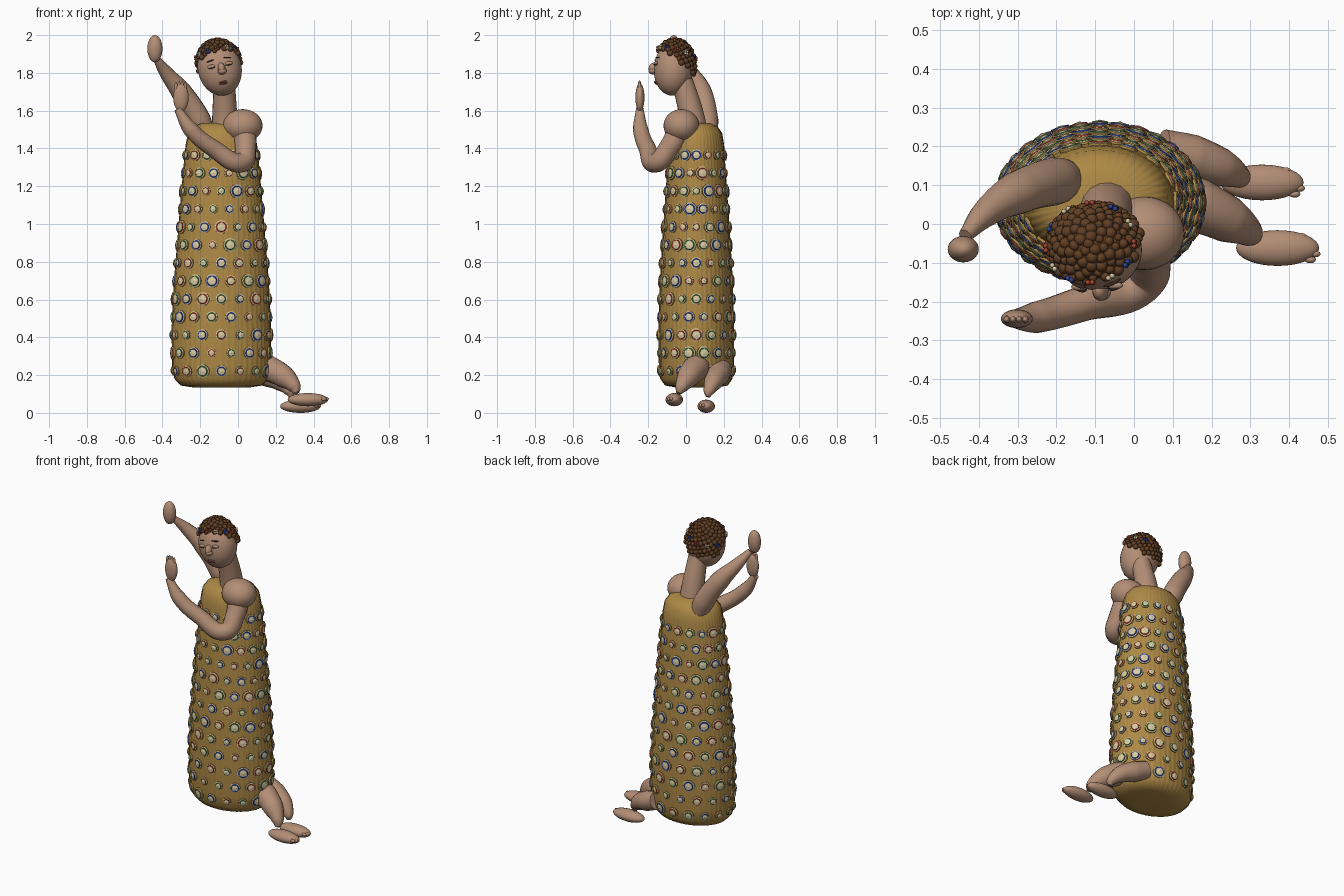
import bpy, bmesh, math, random
from math import sin, cos, pi, sqrt
from mathutils import Matrix, Vector, Euler

if "Cube" in bpy.data.objects:
    bpy.data.objects.remove(bpy.data.objects["Cube"])

random.seed(4)


def material(name, rgb):
    m = bpy.data.materials.new(name)
    m.diffuse_color = (*rgb, 1)
    m.use_nodes = True
    m.node_tree.nodes["Principled BSDF"].inputs["Base Color"].default_value = m.diffuse_color
    return m


SKIN = material("skin", (0.45, 0.27, 0.18))
GOLD = material("gold", (0.42, 0.25, 0.06))
HAIR = material("hair", (0.12, 0.05, 0.018))
DARK = material("dark", (0.05, 0.025, 0.015))
LIP = material("lip", (0.3, 0.11, 0.08))
CREAM = material("cream", (0.7, 0.6, 0.36))
BLUE = material("blue", (0.025, 0.06, 0.34))
RED = material("red", (0.4, 0.06, 0.03))
GREEN = material("green", (0.07, 0.16, 0.05))


def finish(name, bm, mats, smooth=True):
    bmesh.ops.recalc_face_normals(bm, faces=bm.faces[:])
    me = bpy.data.meshes.new(name)
    bm.to_mesh(me)
    bm.free()
    for m in mats:
        me.materials.append(m)
    for p in me.polygons:
        p.use_smooth = smooth
    ob = bpy.data.objects.new(name, me)
    bpy.context.collection.objects.link(ob)
    return ob


def placed(loc, scale, rot=(0, 0, 0)):
    return Matrix.LocRotScale(Vector(loc), Euler(rot), Vector(scale))


def blobs(name, matrices, mat, seg=32):
    """One object made of ellipsoids."""
    bm = bmesh.new()
    for m in matrices:
        bmesh.ops.create_uvsphere(bm, u_segments=seg, v_segments=seg // 2, radius=1, matrix=m)
    return finish(name, bm, [mat])


def limb(name, points, mat):
    """Smooth tapering tube through (x, y, z, radius) points."""
    cu = bpy.data.curves.new(name, 'CURVE')
    cu.dimensions = '3D'
    cu.bevel_depth, cu.bevel_resolution, cu.resolution_u = 1, 6, 10
    cu.use_fill_caps = True
    sp = cu.splines.new('BEZIER')
    sp.bezier_points.add(len(points) - 1)
    for bp, (x, y, z, r) in zip(sp.bezier_points, points):
        bp.co, bp.radius = (x, y, z), r
        bp.handle_left_type = bp.handle_right_type = 'AUTO'
    ob = bpy.data.objects.new(name, cu)
    bpy.context.collection.objects.link(ob)
    cu.materials.append(mat)
    bpy.ops.object.select_all(action='DESELECT')
    ob.select_set(True)
    bpy.context.view_layer.objects.active = ob
    bpy.ops.object.convert(target='MESH')
    bpy.ops.object.shade_smooth_by_angle()


# Robe: pleated elliptical lathe; profile is (z, half width x, half depth y)
PROFILE = [(0.135, 0.15, 0.11), (0.145, 0.215, 0.165), (0.18, 0.247, 0.19), (0.25, 0.26, 0.198),
           (0.45, 0.262, 0.199), (0.7, 0.25, 0.192), (0.9, 0.233, 0.18), (1.1, 0.217, 0.167),
           (1.3, 0.2, 0.153), (1.42, 0.188, 0.146), (1.48, 0.176, 0.136), (1.515, 0.15, 0.112),
           (1.535, 0.1, 0.07)]
RX, RY = -0.088, 0.055


def robe_size(z):
    for (z0, a0, b0), (z1, a1, b1) in zip(PROFILE, PROFILE[1:]):
        if z0 <= z <= z1:
            t = (z - z0) / (z1 - z0)
            return a0 + t * (a1 - a0), b0 + t * (b1 - b0)


bm = bmesh.new()
N = 192
rings = []
for z, a, b in PROFILE:
    ring = []
    for i in range(N):
        t = 2 * pi * i / N
        k = 1 + 0.006 * cos(48 * t)
        ring.append(bm.verts.new((RX + a * k * cos(t), RY + b * k * sin(t), z)))
    rings.append(ring)
for lo, hi in zip(rings, rings[1:]):
    for i in range(N):
        bm.faces.new((lo[i], lo[(i + 1) % N], hi[(i + 1) % N], hi[i]))
bm.faces.new(rings[0])
bm.faces.new(rings[-1])
finish("robe", bm, [GOLD])

# Robe medallions: concentric stepped discs in rows
bm = bmesh.new()
BANDS = [(1.0, -0.004, 0), (1.0, 0.006, 0), (0.86, 0.008, 1), (0.7, 0.008, 2),
         (0.64, 0.011, 2), (0.24, 0.013, 1), (0.0, 0.015, 1)]
SEG = 14
for row in range(13):
    z = 0.222 + row * 0.0952
    a, b = robe_size(z)
    a2, b2 = robe_size(z + 0.02)
    count = 16
    for i in range(count):
        t = 2 * pi * (i + 0.5 * (row % 2)) / count
        normal = Vector((cos(t) / a, sin(t) / b, 0)).normalized()
        normal.z = (a - a2) / 0.02 * 0.8
        m = Matrix.Translation((RX + a * cos(t), RY + b * sin(t), z)) @ \
            normal.to_track_quat('Z', 'Y').to_matrix().to_4x4()
        R = random.choice((0.024, 0.03, 0.036))
        colour = 2 + (i + row * 2) % 3
        prev = None
        for r, h, mi in BANDS:
            n = SEG if r else 1
            cur = [bm.verts.new(m @ Vector((R * r * cos(2 * pi * k / SEG), R * r * sin(2 * pi * k / SEG), h)))
                   for k in range(n)]
            if prev:
                for k in range(SEG):
                    j = (k + 1) % SEG
                    f = bm.faces.new((prev[k], prev[j], cur[j], cur[k]) if r else (prev[k], prev[j], cur[0]))
                    f.material_index = colour if mi == 2 else mi
            prev = cur
finish("robe_medallions", bm, [GOLD, CREAM, BLUE, RED, GREEN], smooth=False)

# Neck, shoulder and arms
limb("neck", [(-0.068, 0.045, 1.46, 0.075), (-0.07, 0.03, 1.57, 0.067), (-0.072, -0.02, 1.76, 0.056)], SKIN)
blobs("left_shoulder", [placed((0.025, -0.024, 1.52), (0.105, 0.095, 0.088))], SKIN)
limb("left_arm", [(0.03, -0.03, 1.5, 0.065), (0.04, -0.09, 1.40, 0.056), (0.02, -0.155, 1.325, 0.052),
                  (-0.13, -0.205, 1.40, 0.046), (-0.25, -0.24, 1.5, 0.041), (-0.32, -0.245, 1.61, 0.02)], SKIN)
limb("right_arm", [(-0.17, 0.115, 1.46, 0.05), (-0.205, 0.11, 1.55, 0.062), (-0.3, 0.08, 1.70, 0.056),
                   (-0.38, 0.03, 1.80, 0.037), (-0.435, -0.03, 1.88, 0.018)], SKIN)
blobs("right_hand", [placed((-0.44, -0.065, 1.928), (0.04, 0.034, 0.072))], SKIN)
blobs("left_hand", [placed((-0.302, -0.244, 1.67), (0.041, 0.024, 0.075))], SKIN)
blobs("left_fingers", [placed((-0.328 + 0.016 * i, -0.246, 1.72 + 0.006 * (i in (1, 2))), (0.009, 0.01, 0.034))
                       for i in range(4)], SKIN, 12)

# Lower legs and feet
limb("left_leg", [(0.08, 0.08, 0.26, 0.06), (0.16, 0.05, 0.235, 0.07), (0.245, 0.01, 0.19, 0.06),
                  (0.30, -0.025, 0.135, 0.035), (0.31, -0.04, 0.105, 0.015)], SKIN)
limb("right_leg", [(0.07, 0.19, 0.23, 0.055), (0.15, 0.17, 0.2, 0.06), (0.225, 0.145, 0.165, 0.05),
                   (0.275, 0.12, 0.11, 0.028), (0.28, 0.115, 0.085, 0.012)], SKIN)
for side, x, y, z in (("left", 0.37, -0.062, 0.07), ("right", 0.33, 0.107, 0.035)):
    blobs(side + "_foot", [placed((x, y, z), (0.107, 0.046, 0.035))], SKIN)
    blobs(side + "_toes", [placed((x + 0.096 - 0.012 * abs(i - 1), y - 0.03 + 0.015 * i, z + 0.004),
                                  (0.015, 0.009, 0.01)) for i in range(5)], SKIN, 12)

# Head and face, built in tilted head space
HEAD = Matrix.Translation((-0.097, -0.065, 1.825)) @ Euler((-0.1, -0.2, 0)).to_matrix().to_4x4()
HX, HY, HZ = 0.116, 0.105, 0.147


def on_face(x, z, scale, rot=(0, 0, 0), out=0.0):
    y = -HY * sqrt(1 - (x / HX) ** 2 - (z / HZ) ** 2) - out
    return HEAD @ placed((x, y, z), scale, rot)


blobs("head", [HEAD @ placed((0, 0, 0), (HX, HY, HZ))], SKIN, 48)
blobs("nose", [on_face(0.01, -0.015, (0.02, 0.028, 0.032)), on_face(0.01, -0.03, (0.024, 0.022, 0.016), out=0.006)], SKIN)
blobs("eyelids", [on_face(s * 0.046 + 0.005, 0.006, (0.022, 0.01, 0.011)) for s in (-1, 1)], SKIN, 16)
blobs("lashes", [on_face(s * 0.046 + 0.005, -0.001, (0.02, 0.012, 0.0025), (0, 0, s * 0.4)) for s in (-1, 1)], DARK, 16)
blobs("eyebrows", [on_face(s * 0.046 + 0.005, 0.038, (0.024, 0.007, 0.0035), (0, s * 0.12, s * 0.45))
                   for s in (-1, 1)], DARK, 16)
blobs("lips", [on_face(0.003, z, (0.023, 0.01, 0.005)) for z in (-0.084, -0.092)], LIP, 16)

# Hair: scalp cap plus curls on a spiral of points above the hairline
cap = bmesh.new()
bmesh.ops.create_uvsphere(cap, u_segments=40, v_segments=24, radius=1)
hairline = lambda p: p.z > 0.22 - 0.42 * p.y
bmesh.ops.delete(cap, geom=[v for v in cap.verts if not hairline(v.co)], context='VERTS')
bmesh.ops.transform(cap, matrix=HEAD @ placed((0, 0, 0), (HX + 0.006, HY + 0.007, HZ + 0.006)), verts=cap.verts[:])
finish("scalp", cap, [HAIR])
curls = []
for i in range(330):
    z = 1 - 2 * (i + 0.5) / 330
    r, t = sqrt(1 - z * z), i * 2.39996
    p = Vector((r * cos(t), r * sin(t), z))
    if hairline(p):
        s = random.uniform(0.011, 0.017)
        curls.append(HEAD @ placed((p.x * (HX + 0.005), p.y * (HY + 0.006), p.z * (HZ + 0.003)), (s, s, s)))
blobs("curls", curls, HAIR, 12)

# Tiny blossoms tucked around the hair
for c, (name, mat) in enumerate((("red", RED), ("cream", CREAM), ("blue", BLUE))):
    petals = []
    for i in range(c, 12, 3):
        t = 2 * pi * i / 12
        h = 0.5 - 0.12 * sin(t)
        k = sqrt(1 - h * h)
        for j in range(4):
            petals.append(HEAD @ placed(((HX + 0.018) * k * cos(t + j % 2 * 0.11),
                                         (HY + 0.018) * k * sin(t + j % 2 * 0.11),
                                         HZ * h + 0.012 * (j // 2)), (0.007, 0.007, 0.007)))
    blobs(name + "_blossoms", petals, mat, 8)
